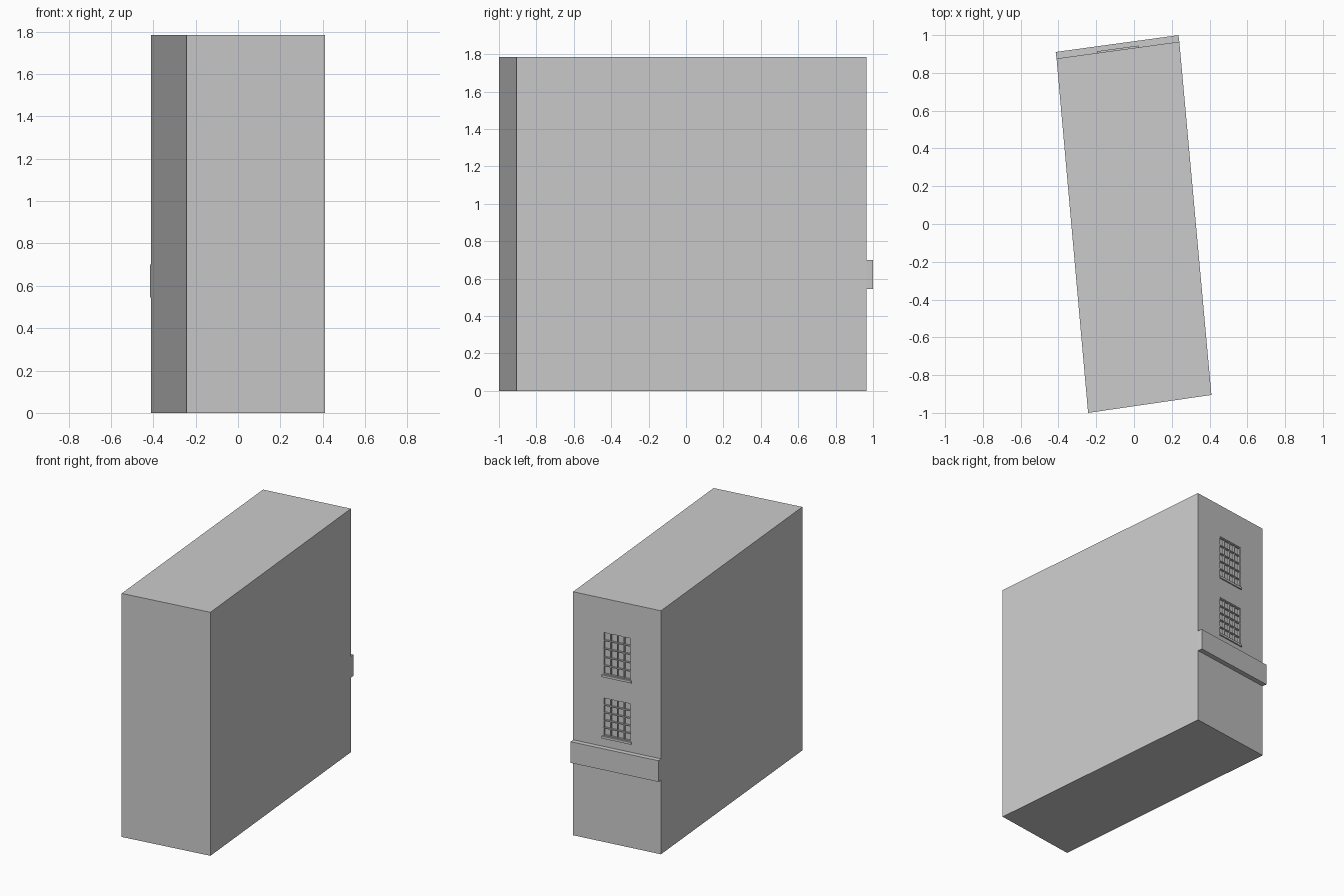
import bpy, bmesh
from mathutils import Vector, Matrix

if "Cube" in bpy.data.objects:
    bpy.data.objects.remove(bpy.data.objects["Cube"])

H = 1.785
FOOT = [(-0.243, -1.0), (0.41, -0.905), (0.24, 0.965), (-0.41, 0.876)]

# Facade frame: local x along the back wall, local y outwards, z up
right, left = Vector((*FOOT[2], 0)), Vector((*FOOT[3], 0))
u = (right - left).normalized()
n = Vector((-u.y, u.x, 0))
WIDTH = (right - left).length
FRAME = Matrix.Translation((left + right) / 2) @ Matrix(
    ((u.x, n.x, 0, 0), (u.y, n.y, 0, 0), (0, 0, 1, 0), (0, 0, 0, 1)))


def finish(name, bm):
    bmesh.ops.recalc_face_normals(bm, faces=bm.faces)
    mesh = bpy.data.meshes.new(name)
    bm.to_mesh(mesh)
    bm.free()
    ob = bpy.data.objects.new(name, mesh)
    bpy.context.collection.objects.link(ob)
    return ob


def add_box(bm, x0, x1, y0, y1, z0, z1):
    size = Matrix.Diagonal((x1 - x0, y1 - y0, z1 - z0, 1))
    mid = Matrix.Translation(((x0 + x1) / 2, (y0 + y1) / 2, (z0 + z1) / 2))
    bmesh.ops.create_cube(bm, size=1, matrix=FRAME @ mid @ size)


# Building body: skewed footprint extruded upwards
bm = bmesh.new()
base = bm.faces.new([bm.verts.new((x, y, 0)) for x, y in FOOT])
ext = bmesh.ops.extrude_face_region(bm, geom=[base], use_keep_orig=True)
bmesh.ops.translate(bm, vec=(0, 0, H),
                    verts=[v for v in ext["geom"] if isinstance(v, bmesh.types.BMVert)])
body = finish("building_body", bm)

# Shopfront fascia band
bm = bmesh.new()
add_box(bm, -WIDTH / 2, WIDTH / 2, 0, 0.035, 0.545, 0.70)
finish("fascia_band", bm)

# Windows: shallow recess, glazing bars and sill
W, DEPTH, BAR = 0.105, 0.016, 0.007
COLS, ROWS = 4, 5
cut = bmesh.new()
for name, z0, z1 in (("lower", 0.775, 1.06), ("upper", 1.225, 1.54)):
    add_box(cut, -W, W, -DEPTH, 0.05, z0, z1)
    bm = bmesh.new()
    for i in range(COLS + 1):
        x = -W + BAR / 2 + i * (2 * W - BAR) / COLS
        add_box(bm, x - BAR / 2, x + BAR / 2, -DEPTH, -0.004, z0, z1)
    for j in range(ROWS + 1):
        z = z0 + BAR / 2 + j * (z1 - z0 - BAR) / ROWS
        add_box(bm, -W, W, -DEPTH, -0.003, z - BAR / 2, z + BAR / 2)
    finish(name + "_window_bars", bm)
    bm = bmesh.new()
    add_box(bm, -W - 0.005, W + 0.005, -0.003, 0.009, z0 - 0.015, z0 + 0.002)
    finish(name + "_window_sill", bm)

# Cut the recesses into the body
cutter = finish("window_cutter", cut)
cutter.hide_render = True
cutter.hide_viewport = True
mod = body.modifiers.new("window_recesses", 'BOOLEAN')
mod.operation = 'DIFFERENCE'
mod.solver = 'EXACT'
mod.object = cutter
